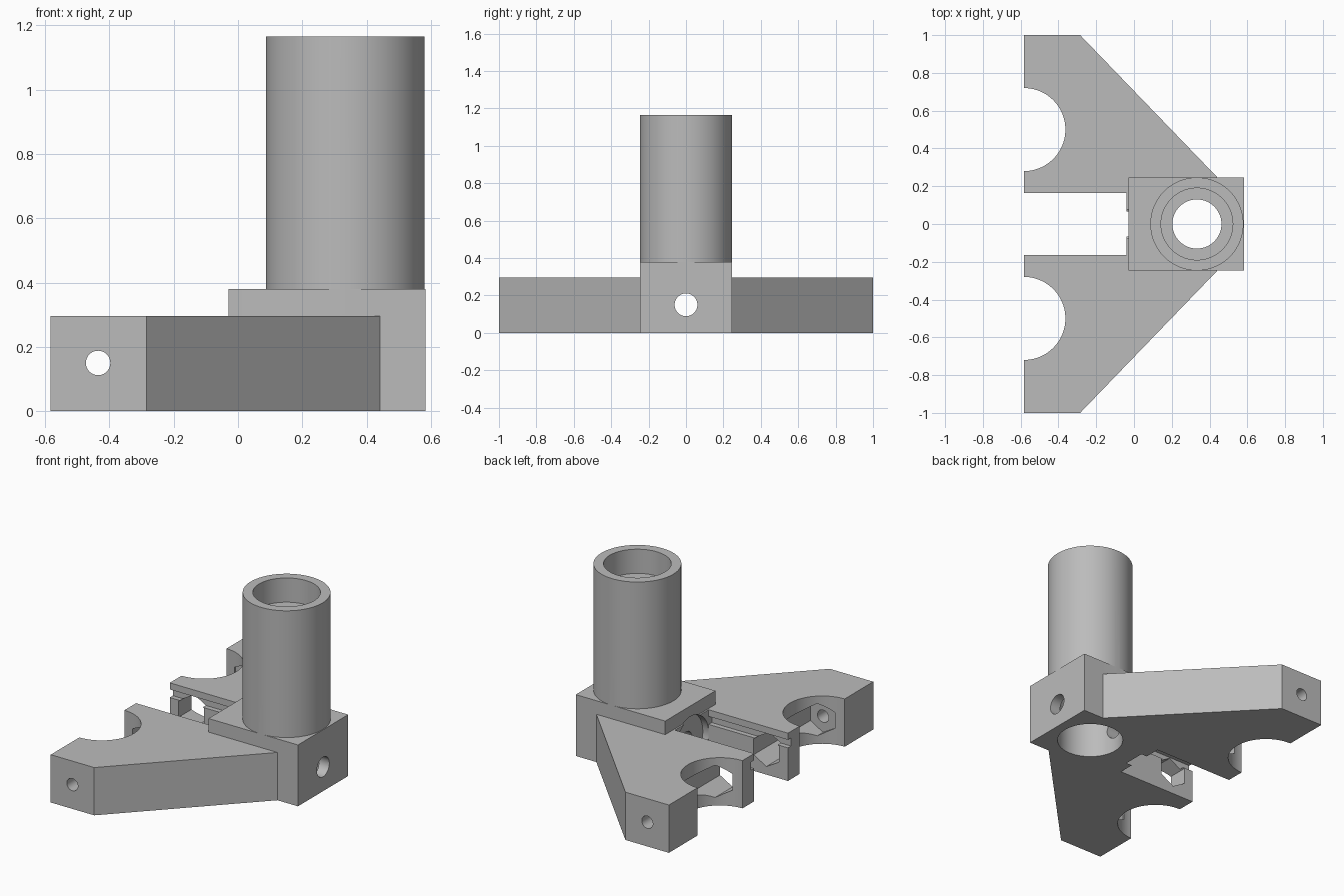
import bpy, bmesh, math
from mathutils import Matrix, Vector

if "Cube" in bpy.data.objects:
    bpy.data.objects.remove(bpy.data.objects["Cube"], do_unlink=True)

grey = bpy.data.materials.new("plain grey")
grey.use_nodes = True
colour = (0.5, 0.5, 0.5, 1)
grey.diffuse_color = colour
grey.node_tree.nodes["Principled BSDF"].inputs["Base Color"].default_value = colour


def finish(bm, name):
    bmesh.ops.recalc_face_normals(bm, faces=bm.faces)
    mesh = bpy.data.meshes.new(name)
    bm.to_mesh(mesh)
    bm.free()
    mesh.materials.append(grey)
    obj = bpy.data.objects.new(name, mesh)
    bpy.context.collection.objects.link(obj)
    return obj


def box(name, low, high):
    bm = bmesh.new()
    low, high = Vector(low), Vector(high)
    bmesh.ops.create_cube(bm, size=1, matrix=Matrix.Translation((low + high) / 2)
                          @ Matrix.Diagonal((*(high - low), 1)))
    return finish(bm, name)


def rod(name, start, end, radius, sides=96):
    bm = bmesh.new()
    start, end = Vector(start), Vector(end)
    axis = end - start
    turn = axis.to_track_quat('Z', 'Y').to_matrix().to_4x4()
    bmesh.ops.create_cone(bm, cap_ends=True, segments=sides, radius1=radius, radius2=radius,
                          depth=axis.length, matrix=Matrix.Translation((start + end) / 2) @ turn)
    return finish(bm, name)


def combine(target, others, operation):
    for other in others:
        mod = target.modifiers.new(other.name, 'BOOLEAN')
        mod.object = other
        mod.operation = operation
        mod.solver = 'EXACT'
    bpy.context.view_layer.update()
    graph = bpy.context.evaluated_depsgraph_get()
    mesh = bpy.data.meshes.new_from_object(target.evaluated_get(graph))
    target.modifiers.clear()
    target.data = mesh
    for other in others:
        bpy.data.objects.remove(other, do_unlink=True)


# Two-winged base plate with a central slot and two round clamp seats
back, slot, seat_y, seat_r, top = -0.583, 0.165, 0.5, 0.22, 0.296
arc = [(back + seat_r * math.sin(a), seat_y - seat_r * math.cos(a))
       for a in (math.pi * i / 48 for i in range(49))]
half = [(-0.04, slot), (back, slot)] + arc + [(back, 1), (-0.285, 1), (0.445, 0.243)]
outline = half + [(x, -y) for x, y in reversed(half)]
bm = bmesh.new()
face = bm.faces.new([bm.verts.new((x, y, 0)) for x, y in outline])
sweep = bmesh.ops.extrude_face_region(bm, geom=[face])
bmesh.ops.translate(bm, vec=(0, 0, top),
                    verts=[v for v in sweep["geom"] if isinstance(v, bmesh.types.BMVert)])
bracket = finish(bm, "bracket_with_socket_tube")

# Socket block and upright tube
cx = 0.333
combine(bracket, [box("socket_block", (-0.03, -0.246, 0), (0.583, 0.246, 0.38)),
                  rod("tube", (cx, 0, 0.3), (cx, 0, 1.165), 0.2465)], 'UNION')

# Bores with an inner lip, cross bolt hole, nut pockets and slot grooves
mid, bolt_x = 0.15, -0.435
cutters = [
    rod("upper_bore", (cx, 0, 1.015), (cx, 0, 1.3), 0.19),
    rod("lip_bore", (cx, 0, 0.9), (cx, 0, 1.1), 0.13),
    rod("lower_bore", (cx, 0, -0.1), (cx, 0, 0.965), 0.19),
    rod("end_hole", (-0.1, 0, mid), (0.7, 0, mid), 0.061, 48),
    rod("round_recess", (-0.2, 0, mid), (0.0, 0, mid), 0.1645),
    rod("clamp_bolt_hole", (bolt_x, -1.1, mid), (bolt_x, 1.1, mid), 0.038, 48),
    rod("nut_pocket", (bolt_x, -0.72, mid), (bolt_x, 0.72, mid), 0.1, 6),
    box("slot_groove", (-0.7, -0.195, 0.205), (-0.04, 0.195, 0.255)),
]
combine(bracket, cutters, 'DIFFERENCE')

bpy.ops.object.select_all(action='DESELECT')
bracket.select_set(True)
bpy.context.view_layer.objects.active = bracket
bpy.ops.object.shade_smooth_by_angle(angle=math.radians(30))
